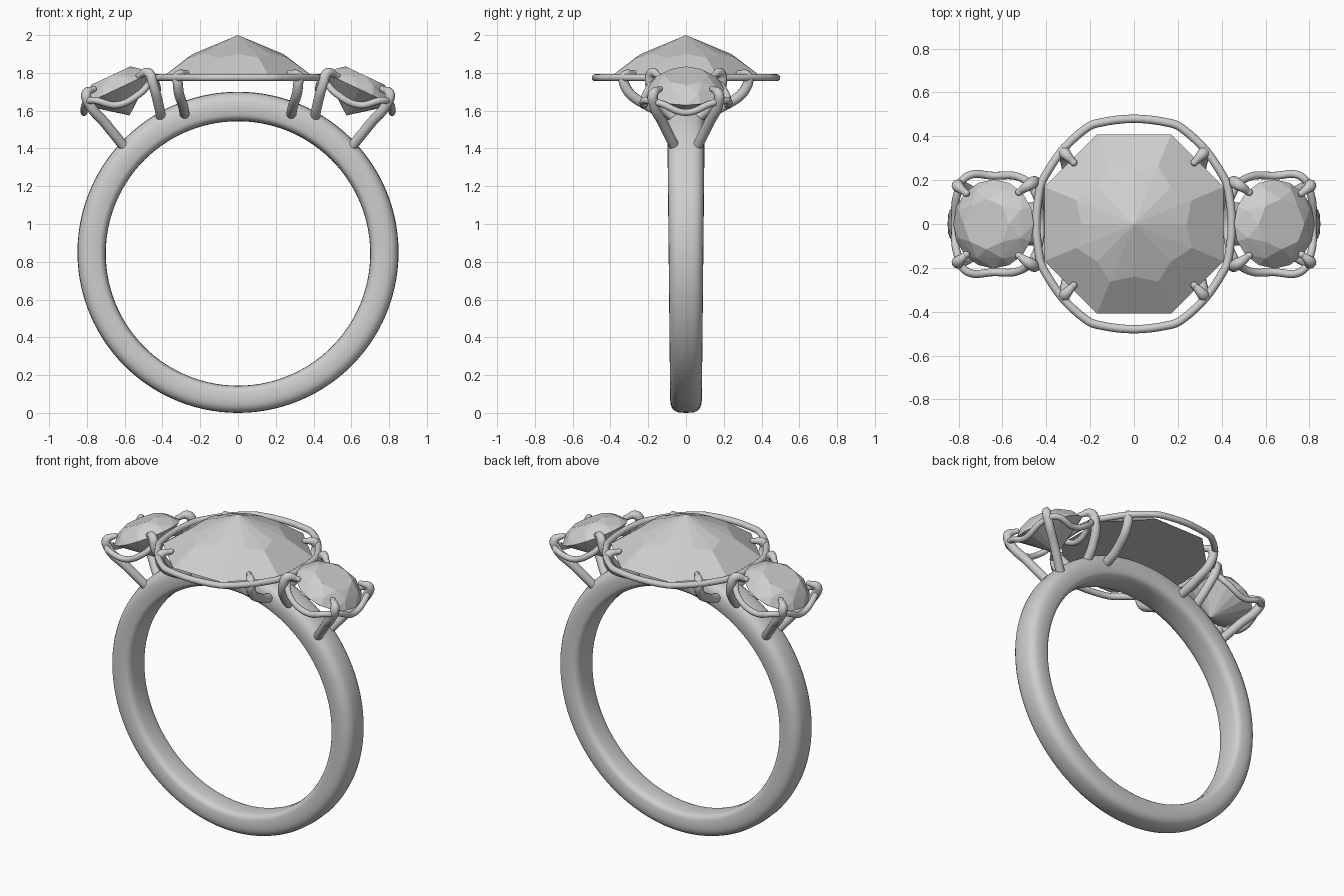
import bpy, bmesh
from math import sin, cos, pi, copysign
from mathutils import Matrix, Vector

cube = bpy.data.objects.get("Cube")
if cube:
    bpy.data.objects.remove(cube, do_unlink=True)


def material(name, colour):
    mat = bpy.data.materials.new(name)
    mat.use_nodes = True
    mat.diffuse_color = colour
    mat.node_tree.nodes["Principled BSDF"].inputs["Base Color"].default_value = colour
    return mat


GREY = material("pale grey", (0.62, 0.62, 0.605, 1))


def finish(name, bm, smooth):
    bmesh.ops.recalc_face_normals(bm, faces=bm.faces)
    for f in bm.faces:
        f.smooth = smooth
    mesh = bpy.data.meshes.new(name)
    bm.to_mesh(mesh)
    bm.free()
    mesh.materials.append(GREY)
    obj = bpy.data.objects.new(name, mesh)
    bpy.context.collection.objects.link(obj)
    return obj


def tube(name, points, radius, cyclic=False, handle="AUTO", tips=False):
    """Round wire through the points, turned into a mesh."""
    curve = bpy.data.curves.new(name, "CURVE")
    curve.dimensions = "3D"
    curve.bevel_depth = radius
    curve.bevel_resolution = 4
    curve.resolution_u = 8
    curve.use_fill_caps = True
    spline = curve.splines.new("BEZIER")
    spline.bezier_points.add(len(points) - 1)
    spline.use_cyclic_u = cyclic
    for bp, p in zip(spline.bezier_points, points):
        bp.co = p
        bp.handle_left_type = bp.handle_right_type = handle
    if tips:
        spline.bezier_points[-1].radius = 0.55
    temp = bpy.data.objects.new(name + "_path", curve)
    bpy.context.collection.objects.link(temp)
    graph = bpy.context.evaluated_depsgraph_get()
    bm = bmesh.new()
    bm.from_mesh(temp.evaluated_get(graph).to_mesh())
    bpy.data.objects.remove(temp, do_unlink=True)
    if tips:
        # rounded bead on the claw end
        bmesh.ops.create_uvsphere(bm, u_segments=12, v_segments=8, radius=radius * 0.62,
                                  matrix=Matrix.Translation(points[-1]))
    return finish(name, bm, True)


# Band: rounded section swept round, a little wider at the top
bm = bmesh.new()
SEG, SIDES = 112, 24
rings = []
for i in range(SEG):
    a = 2 * pi * i / SEG
    half = 0.092 + 0.008 * sin(a)
    inner = 0.70 - 0.006 * sin(a)
    mid, thick = (0.85 + inner) / 2, (0.85 - inner) / 2
    ring = []
    for j in range(SIDES):
        t = 2 * pi * j / SIDES
        power = 0.85 if cos(t) > 0 else 0.45
        r = mid + thick * copysign(abs(cos(t)) ** power, cos(t))
        y = half * copysign(abs(sin(t)) ** 0.6, sin(t))
        ring.append(bm.verts.new((r * cos(a), y, 0.85 + r * sin(a))))
    rings.append(ring)
for i in range(SEG):
    p, q = rings[i], rings[(i + 1) % SEG]
    for j in range(SIDES):
        k = (j + 1) % SIDES
        bm.faces.new((p[j], p[k], q[k], q[j]))
finish("band", bm, True)

# Centre stone: faceted octagonal crown with a flat underside
bm = bmesh.new()
apex = bm.verts.new((0, 0, 2.0))
mids, corners = [], []
for i in range(16):
    a = i * pi / 8
    r, z = (0.285, 1.879) if i % 2 else (0.24, 1.9)
    mids.append(bm.verts.new((r * cos(a), r * sin(a), z)))
    if i % 2:
        corners.append(bm.verts.new((0.443 * cos(a), 0.443 * sin(a), 1.772)))
for i in range(16):
    bm.faces.new((apex, mids[i], mids[(i + 1) % 16]))
for k in range(8):
    i = 2 * k + 1
    bm.faces.new((corners[k], corners[(k + 1) % 8], mids[(i + 2) % 16], mids[i + 1 if i < 15 else 0], mids[i]))
bm.faces.new(corners)
finish("centre_stone", bm, False)


# Side stones: round cut with table, crown and pointed pavilion
def side_stone(name, sx):
    bm = bmesh.new()
    levels = [(0.115, 0.078, 8, 0), (0.168, 0.045, 8, 0.5), (0.203, 0, 16, 0)]
    for r, z, n, turn in levels:
        for i in range(n):
            a = 2 * pi * (i + turn) / n
            bm.verts.new((r * cos(a), r * sin(a), z))
    bm.verts.new((0, 0, -0.155))
    bmesh.ops.convex_hull(bm, input=bm.verts)
    bmesh.ops.dissolve_limit(bm, angle_limit=0.02, verts=bm.verts, edges=bm.edges)
    tilt = Matrix.Rotation(sx * 0.44, 4, "Y")
    bm.transform(Matrix.Translation((sx * 0.64, 0, 1.715)) @ tilt)
    return finish(name, bm, False)


# Centre rail: octagonal wire with softened corners
corner_pts = [Vector((sx * x, sy * y, 1.775)) for sx, sy, x, y in (
    (1, 1, 0.43, 0.19), (1, 1, 0.2, 0.46), (-1, 1, 0.2, 0.46), (-1, 1, 0.43, 0.19),
    (-1, -1, 0.43, 0.19), (-1, -1, 0.2, 0.46), (1, -1, 0.2, 0.46), (1, -1, 0.43, 0.19))]
rail = []
for i, p in enumerate(corner_pts):
    for other in (corner_pts[i - 1], corner_pts[(i + 1) % 8]):
        rail.append(p + (other - p).normalized() * 0.035)
tube("centre_rail", rail, 0.019, cyclic=True)

# Claws and side galleries, repeated by mirroring
claws = {
    "centre_claw": [(0.28, 0.05, 1.57), (0.29, 0.19, 1.62), (0.318, 0.325, 1.735),
                    (0.315, 0.322, 1.785), (0.275, 0.28, 1.80)],
    "inner_side_claw": [(0.405, 0.05, 1.55), (0.42, 0.13, 1.63), (0.45, 0.19, 1.74),
                        (0.475, 0.18, 1.80), (0.525, 0.145, 1.785)],
    "outer_side_claw": [(0.595, 0.055, 1.40), (0.70, 0.12, 1.53), (0.79, 0.172, 1.64),
                        (0.803, 0.172, 1.69), (0.765, 0.14, 1.715)],
}
half_loop = [(0.815, 0, 1.59), (0.805, 0.14, 1.64), (0.765, 0.215, 1.655), (0.64, 0.22, 1.63),
             (0.52, 0.212, 1.69), (0.455, 0.15, 1.755), (0.425, 0, 1.71)]
for sx, side in ((1, "left"), (-1, "right")):
    side_stone(side + "_stone", sx)
    loop = half_loop + [(x, -y, z) for x, y, z in half_loop[-2:0:-1]]
    tube(side + "_gallery", [(sx * x, y, z) for x, y, z in loop], 0.018, cyclic=True)
    for sy, end in ((-1, "front"), (1, "back")):
        for name, pts in claws.items():
            tube(f"{name}_{side}_{end}", [(sx * x, sy * y, z) for x, y, z in pts], 0.027, tips=True)
